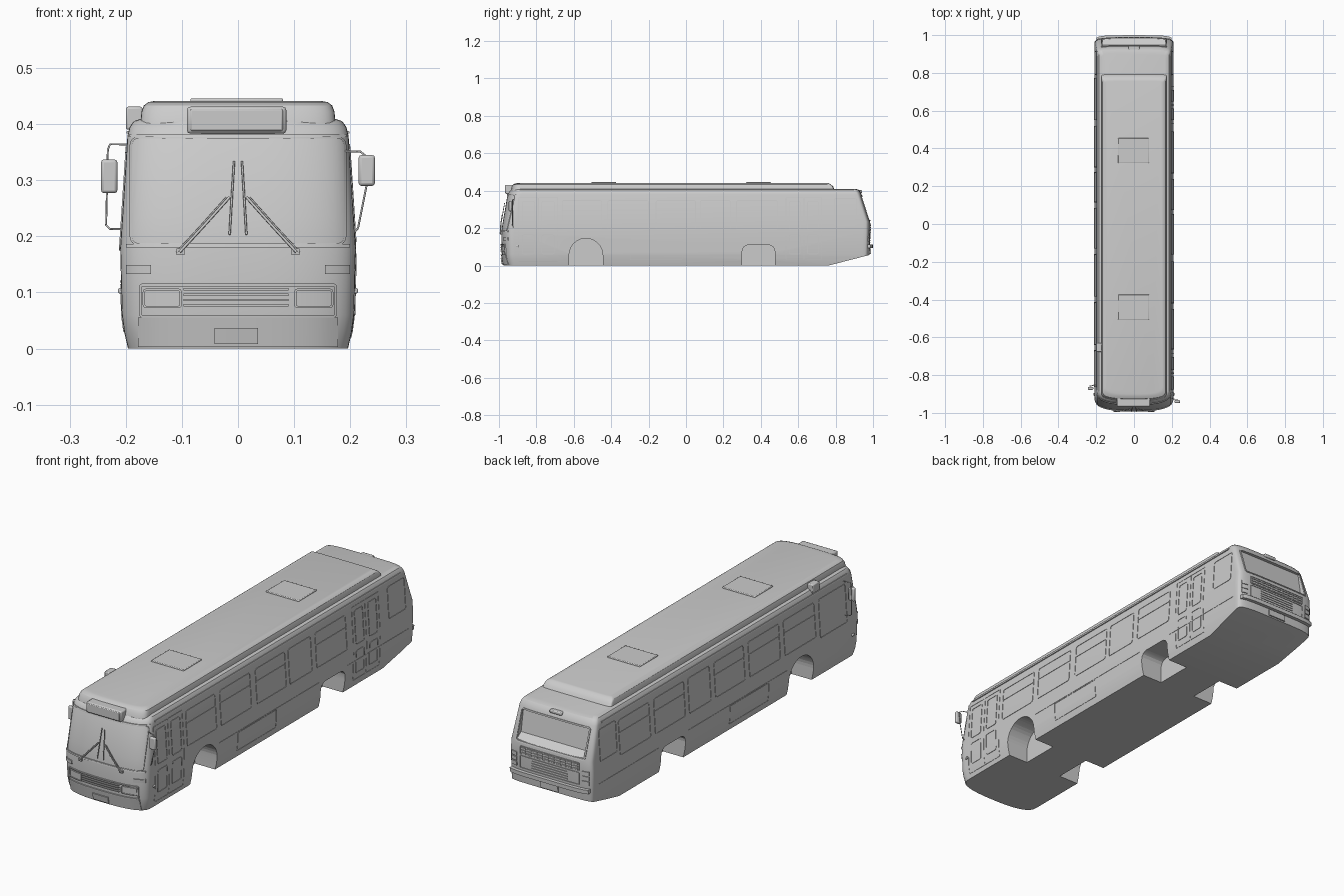
import bpy, bmesh, math

if "Cube" in bpy.data.objects:
    bpy.data.objects.remove(bpy.data.objects["Cube"])

# Body levels: height, half width, front y, rear y
LEVELS = [(0.0, .196, -.975, .972), (.03, .203, -.982, .978), (.06, .207, -.985, .982),
          (.18, .210, -.988, .985), (.235, .2064, -.979, .985), (.38, .197, -.954, .939),
          (.395, .193, -.946, .932), (.405, .186, -.938, .923), (.41, .172, -.925, .905)]
FRONT, REAR = (.07, 2.7), (.04, 4.5)      # corner depth and roundness


def mesh_object(name, verts, faces, smooth=True):
    mesh = bpy.data.meshes.new(name)
    mesh.from_pydata(verts, [], faces)
    bm = bmesh.new()
    bm.from_mesh(mesh)
    bmesh.ops.recalc_face_normals(bm, faces=bm.faces)
    bm.to_mesh(mesh)
    bm.free()
    ob = bpy.data.objects.new(name, mesh)
    bpy.context.collection.objects.link(ob)
    if smooth:
        shade(ob)
    return ob


def shade(ob):
    bpy.ops.object.select_all(action='DESELECT')
    ob.select_set(True)
    bpy.context.view_layer.objects.active = ob
    bpy.ops.object.shade_smooth_by_angle(angle=math.radians(30))


def loft(name, levels, front, rear, n=28):
    verts, faces = [], []
    for z, hw, yf, yr in levels:
        for end, (d, p) in ((0, front), (1, rear)):
            for i in range(n + 1):
                t = math.pi * (i / n - .5)
                u = math.copysign(abs(math.sin(t)) ** (2 / p), math.sin(t))
                drop = d * (1 - max(0, math.cos(t)) ** (2 / p))
                verts.append((-u * hw, yr - drop, z) if end else (u * hw, yf + drop, z))
    m = 2 * (n + 1)
    for k in range(len(levels) - 1):
        for i in range(m):
            j = (i + 1) % m
            faces.append((k * m + i, k * m + j, k * m + m + j, k * m + m + i))
    faces += [tuple(range(m))[::-1], tuple(range((len(levels) - 1) * m, len(levels) * m))]
    return mesh_object(name, verts, faces)


def surf(side, u, v, off):
    """Point on the body skin, pushed out by off."""
    for a, b in zip(LEVELS, LEVELS[1:]):
        if v <= b[0]:
            break
    t = (v - a[0]) / (b[0] - a[0])
    hw, yf, yr = (a[i] + (b[i] - a[i]) * t for i in (1, 2, 3))
    if side in ('left', 'right'):
        return ((hw + off) * (1 if side == 'right' else -1), u, v)
    d, p = FRONT if side == 'front' else REAR
    drop = d * (1 - (1 - min(abs(u) / hw, .999) ** p) ** (1 / p))
    return (u, yf + drop - off, v) if side == 'front' else (u, yr - drop + off, v)


def panel(name, side, u0, u1, v0, v1, out=.004, n=10):
    """Raised plate that follows the body skin."""
    verts, faces = [], []
    for i in range(n + 1):
        u = u0 + (u1 - u0) * i / n
        verts += [surf(side, u, v, o) for v, o in ((v0, -.003), (v0, out), (v1, out), (v1, -.003))]
        if i:
            for k in range(4):
                l = (k + 1) % 4
                faces.append((4 * i - 4 + k, 4 * i - 4 + l, 4 * i + l, 4 * i + k))
    faces += [(0, 1, 2, 3), tuple(4 * n + k for k in range(4))]
    return mesh_object(name, verts, faces)


def rounded(u0, u1, v0, v1, r, seg=8):
    corners = []
    for cx, cy, a in ((u1 - r, v1 - r, 0), (u0 + r, v1 - r, 90), (u0 + r, v0 + r, 180), (u1 - r, v0 + r, 270)):
        corners.append([(cx + r * math.cos(math.radians(a + 22.5 * k)),
                         cy + r * math.sin(math.radians(a + 22.5 * k))) for k in range(5)])
    pts = []
    for c, nxt in zip(corners, corners[1:] + corners[:1]):
        pts += c
        a, b = c[-1], nxt[0]
        pts += [(a[0] + (b[0] - a[0]) * k / seg, a[1] + (b[1] - a[1]) * k / seg) for k in range(1, seg)]
    return pts


def frame(name, side, u0, u1, v0, v1, w=.004, out=.002, r=.012):
    """Thin rounded surround that follows the body skin."""
    a = rounded(u0, u1, v0, v1, r)
    b = rounded(u0 + w, u1 - w, v0 + w, v1 - w, max(r - w, .001))
    m = len(a)
    verts = [surf(side, *p, o) for pts, o in ((a, -.002), (a, out), (b, out), (b, -.002)) for p in pts]
    faces = [(k * m + i, k * m + (i + 1) % m, (k + 1) % 4 * m + (i + 1) % m, (k + 1) % 4 * m + i)
             for k in range(4) for i in range(m)]
    return mesh_object(name, verts, faces)


def prism(name, pts, x0, x1):
    n = len(pts)
    verts = [(x, y, z) for x in (x0, x1) for y, z in pts]
    faces = [(i, (i + 1) % n, n + (i + 1) % n, n + i) for i in range(n)]
    return mesh_object(name, verts, faces + [tuple(range(n)), tuple(range(n, 2 * n))], False)


def box(name, x, y, z, bevel=.004):
    ob = prism(name, [(y[0], z[0]), (y[1], z[0]), (y[1], z[1]), (y[0], z[1])], *x)
    mod = ob.modifiers.new('bevel', 'BEVEL')
    mod.width, mod.segments = bevel, 2
    shade(ob)
    return ob


def tube(name, pts, r):
    cu = bpy.data.curves.new(name, 'CURVE')
    cu.dimensions, cu.bevel_depth, cu.bevel_resolution, cu.use_fill_caps = '3D', r, 2, True
    sp = cu.splines.new('POLY')
    sp.points.add(len(pts) - 1)
    for p, co in zip(sp.points, pts):
        p.co = (*co, 1)
    ob = bpy.data.objects.new(name, cu)
    bpy.context.collection.objects.link(ob)


# Body shell with wheel arches, rear ramp and rear window recess cut out
body = loft('body', LEVELS, FRONT, REAR)
arc = [(-.535 + .09 * math.cos(math.pi * i / 20), .055 + .09 * math.sin(math.pi * i / 20)) for i in range(21)]
cutters = [prism('ramp_cutter', [(.76, -.0005), (.98, .056), (1.1, .08), (1.1, -.1), (.76, -.1)], -.3, .3),
           prism('rear_window_cutter', [(.931, .368), (.948, .268), (1.0, .232), (1.1, .3), (1.1, .368)], -.168, .168)]
for s in (-1, 1):
    cutters.append(prism('front_arch_cutter', [(-.445, -.1)] + arc + [(-.625, -.1)], s * .095, s * .3))
    cutters.append(prism('rear_arch_cutter', rounded(.3, .475, -.1, .11, .035), s * .095, s * .3))
bpy.context.view_layer.objects.active = body
for c in cutters:
    mod = body.modifiers.new('cut', 'BOOLEAN')
    mod.object, mod.solver = c, 'EXACT'
    bpy.context.view_layer.objects.active = body
    bpy.ops.object.modifier_apply(modifier=mod.name)
    bpy.data.objects.remove(c)
shade(body)

# Roof pod, hatches, small roof boxes
loft('roof_pod', [(.40, .174, -.937, .797), (.422, .172, -.932, .787), (.433, .168, -.925, .775),
                  (.439, .160, -.912, .765), (.441, .150, -.90, .758)], (.05, 3.2), (.02, 7))
for y in (-.44, .388):
    box('roof_hatch', (-.085, .08), (y - .066, y + .066), (.437, .446), .003)
box('roof_side_box', (-.2, -.17), (-.678, -.63), (.39, .431))
box('rear_roof_light', (-.03, .03), (.915, .942), (.388, .403))
box('destination_box', (-.091, .086), (-.966, -.90), (.383, .431), .006)
box('destination_glass', (-.085, .08), (-.969, -.95), (.388, .427), .003)

# Side windows: shared pattern on both sides
right = [(-.664, -.449), (-.42, -.198), (-.162, .053), (.074, .239), (.268, .49)]
left = [(-.64, -.414), (-.385, -.16), (-.13, .086), (.115, .274), (.30, .52), (.55, .774)]
for side, spans in (('right', right), ('left', left)):
    for a, b in spans:
        frame('window_frame', side, a, b, .19, .35)
        if b - a > .19:
            panel('window_slider_rail', side, a, b, .292, .295, .002, 2)
    frame('rear_quarter_window', side, .79, .915, .215, .36)
    panel('gutter', side, -.88, .89, .383, .388, .003, 2)
    panel('skirt_seam', side, -.43, .285, .118, .121, .0015, 2)
    panel('rear_skirt_seam', side, .49, .93, .118, .121, .0015, 2)
    frame('access_panel', side, -.3, -.02, .03, .115, .002, .0015, .004)
    s = 1 if side == 'right' else -1
    box('side_marker_light', (s * .204, s * .214), (-.91, -.895), (.098, .108), .003)
frame('driver_window', 'left', -.864, -.668, .175, .35)

# Doors: two leaves each, glass panes and hinges
for a, b, low in ((-.895, -.685, .02), (.533, .727, .03)):
    mid = (a + b) / 2
    for u0, u1 in ((a, mid), (mid, b)):
        frame('door_leaf', 'right', u0, u1, low, .365, .003, .0015, .005)
        frame('door_glass', 'right', u0 + .018, u1 - .018, .19, .345, .003, .002, .01)
        frame('door_lower_glass', 'right', u0 + .018, u1 - .018, .06, .165, .003, .002, .01)

# Front: windscreen surround, grille, lights, bumper
frame('windscreen_frame', 'front', -.193, .193, .184, .378, .004, .003, .015)
panel('windscreen_sill', 'front', -.2, .2, .180, .186, .004, 24)
panel('windscreen_header', 'front', -.193, .193, .377, .382, .004, 24)
frame('grille_surround', 'front', -.176, .176, .055, .116, .005, .006, .006)
panel('front_bumper', 'front', -.178, .178, .003, .055, .004, 20)
for i in range(4):
    panel('grille_bar', 'front', -.097, .09, .075 + .0095 * i, .079 + .0095 * i, .006)
for s in (-1, 1):
    frame('headlight_rim', 'front', min(s * .17, s * .1), max(s * .17, s * .1), .072, .107, .004, .006, .007)
    panel('headlight', 'front', s * .166, s * .104, .076, .103, .003)
    panel('indicator', 'front', s * .2, s * .155, .133, .149, .005)
    panel('rear_bumper_corner', 'rear', s * .198, s * .19, .094, .112, .012, 4)
    for i in range(3):
        panel('tail_light', 'rear', s * .195, s * .165, .128 + .022 * i, .146 + .022 * i, .004, 6)
panel('front_plate', 'front', -.042, .036, .008, .037, .008, 4)

# Wipers
for s in (-1, 1):
    arm = [(s * .104, .172), (s * .058, .222), (s * .015, .27)]
    tube('wiper_arm', [surf('front', x, z, .010) for x, z in arm], .0025)
    tube('wiper_rod', [surf('front', x + s * .006, z - .001, .008) for x, z in arm], .0015)
    tube('wiper_blade', [surf('front', s * x, z, .008) for x, z in ((.015, .203), (.011, .27), (.007, .334))], .002)
    panel('wiper_pivot', 'front', s * .095, s * .11, .167, .178, .009, 2)

# Rear: window surround, louvres, bumper, plate
frame('rear_window_frame', 'rear', -.176, .176, .238, .374, .006, .003, .012)
frame('louvre_surround', 'rear', -.15, .15, .186, .224, .003, .003, .004)
for i in range(10):
    u = -.143 + .029 * i
    for k in range(3):
        panel('louvre', 'rear', u, u + .024, .190 + .011 * k, .196 + .011 * k, .004, 1)
frame('engine_door', 'rear', -.15, .15, .122, .18, .003, .003, .005)
for i in range(4):
    panel('engine_rib', 'rear', -.09, .09, .132 + .011 * i, .136 + .011 * i, .003, 6)
panel('rear_bumper', 'rear', -.198, .198, .094, .112, .016, 30)
panel('rear_plate', 'rear', -.045, .045, .062, .09, .006, 4)

# Mirrors and their arms
for s, y, z0, z1, arm in (
        (1, -.94, .29, .345, [(.19, .352), (.218, .351), (.232, .34), (.229, .29), (.214, .215), (.2, .198)]),
        (-1, -.87, .277, .337, [(-.197, .364), (-.228, .364), (-.232, .355), (-.235, .22), (-.228, .213), (-.206, .213)])):
    box('mirror', (s * .215, s * .244), (y - .008, y + .008), (z0, z1), .005)
    tube('mirror_arm', [(x, y + (.012 if abs(x) > .21 else .02), z) for x, z in arm], .0018)
